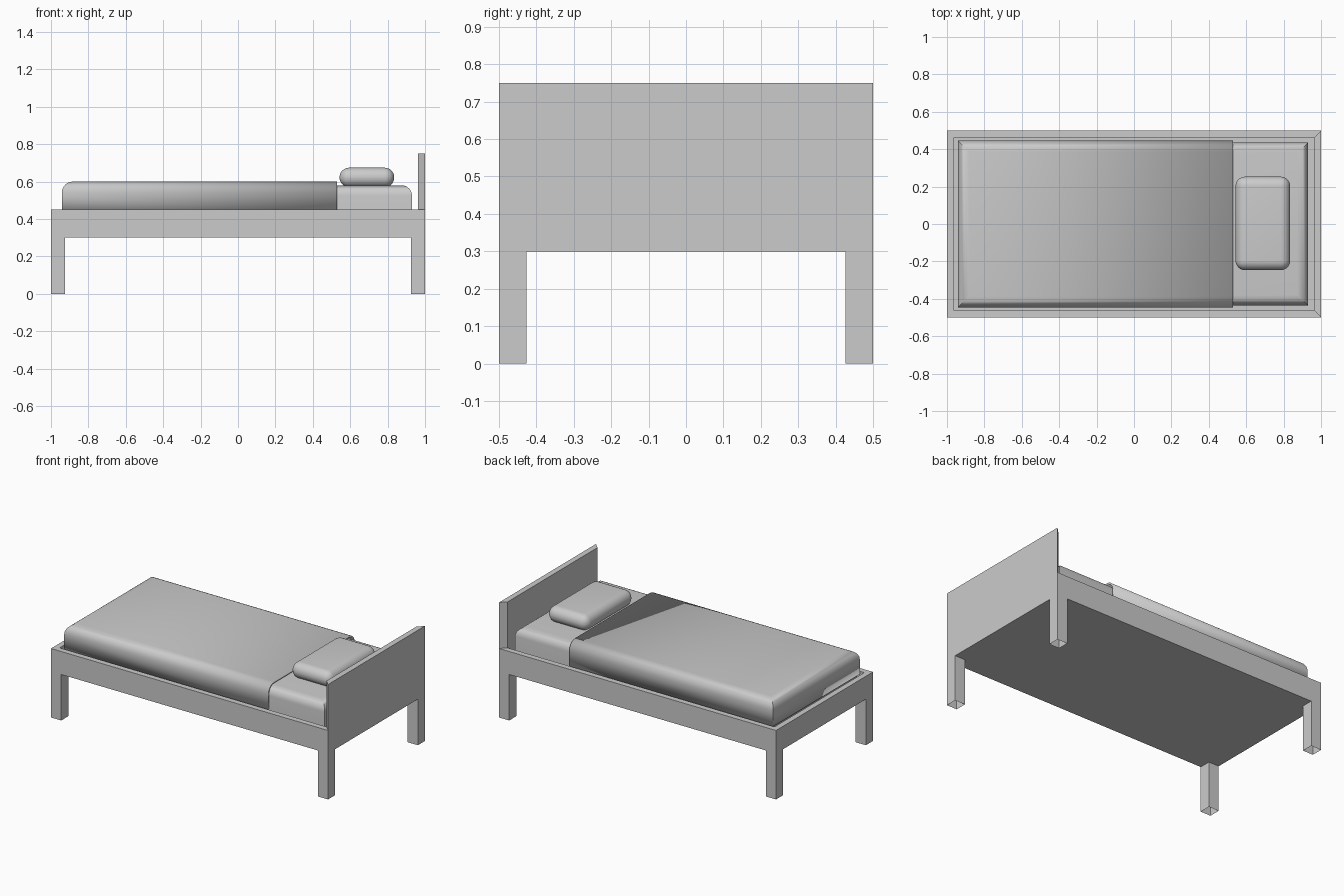
import bpy, bmesh
from mathutils import Vector

if "Cube" in bpy.data.objects:
    bpy.data.objects.remove(bpy.data.objects["Cube"])


def box(bm, lo, hi):
    geo = bmesh.ops.create_cube(bm, size=1)
    lo, hi = Vector(lo), Vector(hi)
    for v in geo["verts"]:
        v.co = Vector([(lo[i] + hi[i]) / 2 + v.co[i] * (hi[i] - lo[i]) for i in range(3)])
    bm.normal_update()


def finish(bm, name, smooth=False):
    bmesh.ops.recalc_face_normals(bm, faces=bm.faces)
    mesh = bpy.data.meshes.new(name)
    bm.to_mesh(mesh)
    bm.free()
    ob = bpy.data.objects.new(name, mesh)
    bpy.context.collection.objects.link(ob)
    if smooth:
        bpy.ops.object.select_all(action='DESELECT')
        ob.select_set(True)
        bpy.context.view_layer.objects.active = ob
        bpy.ops.object.shade_smooth_by_angle(angle=0.6)
    return ob


def drop_faces(bm, test):
    bmesh.ops.delete(bm, geom=[f for f in bm.faces if test(f)], context='FACES')


def bevel(bm, edges, width, segments=6):
    bmesh.ops.bevel(bm, geom=edges, offset=width, segments=segments,
                    profile=0.5, affect='EDGES')
    bm.normal_update()


def top_edges(bm, z):
    return [e for e in bm.edges if all(abs(v.co.z - z) < 1e-4 for v in e.verts)]


# Bed frame: box with inset top, recessed centre, and the head strip raised as headboard
bm = bmesh.new()
box(bm, (-1, -0.5, 0.3), (1, 0.5, 0.45))
centre = next(f for f in bm.faces if f.normal.z > 0.9)
rim = bmesh.ops.inset_region(bm, faces=[centre], thickness=0.052)["faces"]
well = bmesh.ops.extrude_discrete_faces(bm, faces=[centre])["faces"][0]
for v in well.verts:
    v.co.z -= 0.1
head = max(rim, key=lambda f: f.calc_center_median().x)
board = bmesh.ops.extrude_discrete_faces(bm, faces=[head])["faces"][0]
for v in board.verts:
    v.co.z += 0.3
finish(bm, "bed_frame")

# Four hollow legs, open at the ends
for x, xn in ((-1, "foot"), (1, "head")):
    for y, yn in ((-0.5, "front"), (0.5, "back")):
        bm = bmesh.new()
        xs, ys = sorted((x, x * 0.926)), sorted((y, y * 0.852))
        box(bm, (xs[0], ys[0], 0), (xs[1], ys[1], 0.3))
        drop_faces(bm, lambda f: abs(f.normal.z) > 0.9)
        finish(bm, f"{xn}_{yn}_leg")

# Mattress with rounded upper edges and mitred corners
bm = bmesh.new()
box(bm, (-0.93, -0.435, 0.352), (0.93, 0.435, 0.58))
bevel(bm, top_edges(bm, 0.58), 0.055)
finish(bm, "mattress", True)

# Blanket: thin open shell draped over the mattress
bm = bmesh.new()
box(bm, (-0.942, -0.446, 0.44), (0.53, 0.446, 0.6))
bevel(bm, [e for e in top_edges(bm, 0.6) if min(v.co.x for v in e.verts) < 0], 0.06)
drop_faces(bm, lambda f: f.normal.z < -0.9 or f.normal.x > 0.9)
blanket = finish(bm, "blanket", True)
shell = blanket.modifiers.new("thickness", 'SOLIDIFY')
shell.thickness = 0.01
shell.offset = -1

# Pillow
bm = bmesh.new()
box(bm, (0.543, -0.247, 0.57), (0.835, 0.253, 0.674))
bevel(bm, bm.edges[:], 0.051, 8)
finish(bm, "pillow", True)
